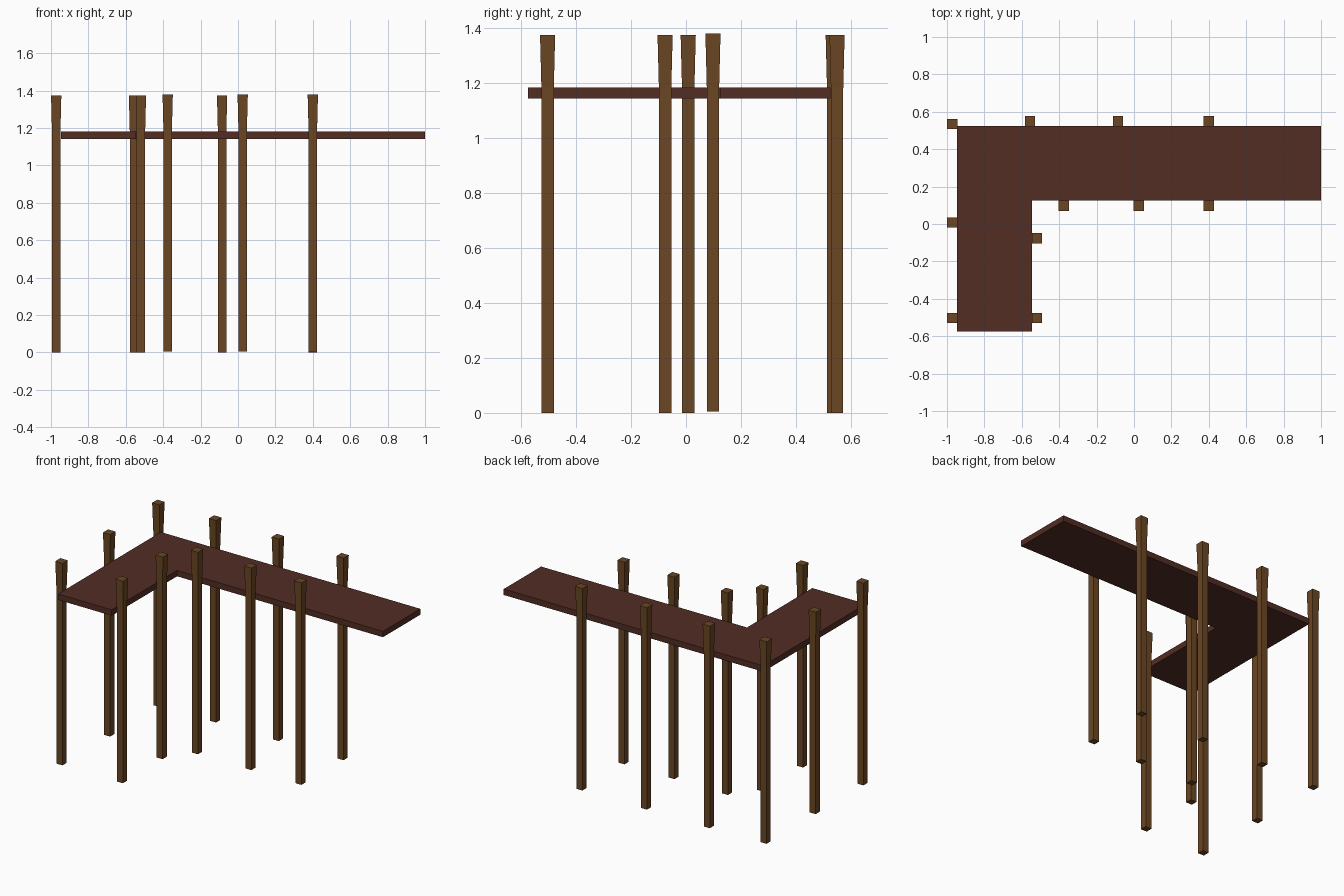
import bpy, bmesh

if "Cube" in bpy.data.objects:
    bpy.data.objects.remove(bpy.data.objects["Cube"])


def material(name, rgb):
    m = bpy.data.materials.new(name)
    m.diffuse_color = (*rgb, 1)
    m.use_nodes = True
    m.node_tree.nodes["Principled BSDF"].inputs["Base Color"].default_value = m.diffuse_color
    return m


post_wood = material("brown post wood", (0.147, 0.062, 0.017))
deck_wood = material("dark red deck wood", (0.084, 0.026, 0.017))


def finish(bm, name, mat):
    bmesh.ops.recalc_face_normals(bm, faces=bm.faces)
    me = bpy.data.meshes.new(name)
    bm.to_mesh(me)
    bm.free()
    me.materials.append(mat)
    ob = bpy.data.objects.new(name, me)
    bpy.context.collection.objects.link(ob)
    return ob


# L-shaped walkway slab, extruded from its outline
bm = bmesh.new()
outline = [(-0.947, -0.575), (-0.545, -0.575), (-0.545, 0.125),
           (1.0, 0.125), (1.0, 0.525), (-0.947, 0.525)]
base = bm.faces.new([bm.verts.new((x, y, 1.142)) for x, y in outline])
new = bmesh.ops.extrude_face_region(bm, geom=[base])["geom"]
top = [v for v in new if isinstance(v, bmesh.types.BMVert)]
bmesh.ops.translate(bm, verts=top, vec=(0, 0, 0.04))
finish(bm, "walkway_deck", deck_wood)


# Square post: straight shaft with the head flaring out above the deck
def post(name, x, y, z=0.0):
    bm = bmesh.new()
    rings = []
    for h, r in ((0, 0.0225), (1.18, 0.0225), (1.373, 0.0275)):
        rings.append([bm.verts.new((x + sx * r, y + sy * r, z + h))
                      for sx, sy in ((-1, -1), (1, -1), (1, 1), (-1, 1))])
    for a, b in zip(rings, rings[1:]):
        for i in range(4):
            j = (i + 1) % 4
            bm.faces.new((a[i], a[j], b[j], b[i]))
    bm.faces.new(rings[0])
    bm.faces.new(rings[-1])
    finish(bm, name, post_wood)


# Posts along each edge of the walkway
for i, y in enumerate((-0.503, 0.008, 0.535)):
    post(f"left_post_{i + 1}", -0.972, y)
for i, y in enumerate((-0.503, -0.076)):
    post(f"inner_post_{i + 1}", -0.519, y)
for i, x in enumerate((-0.556, -0.085, 0.4)):
    post(f"back_post_{i + 1}", x, 0.549)
for i, x in enumerate((-0.376, 0.025, 0.4)):
    post(f"front_post_{i + 1}", x, 0.098, 0.005)
